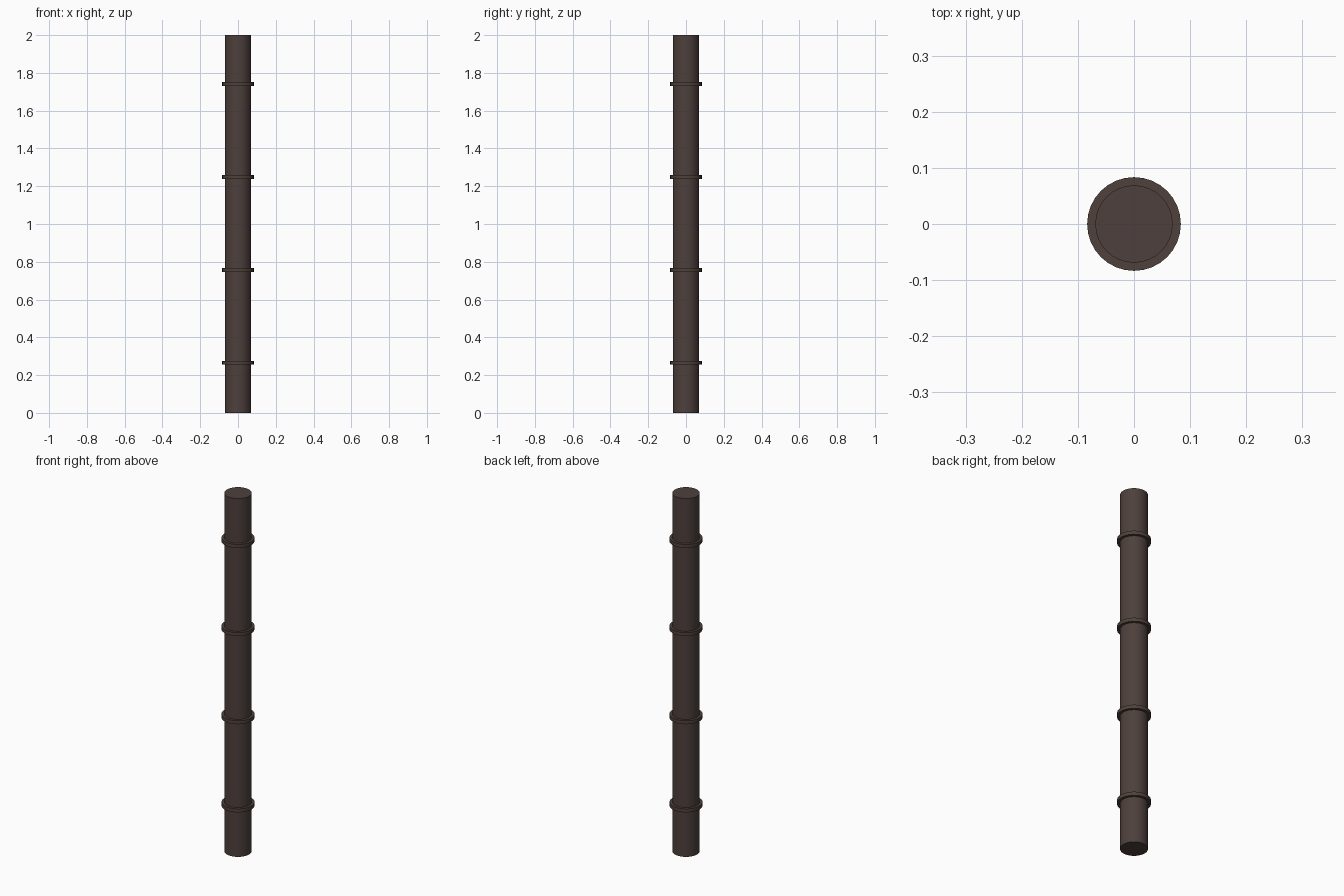
import bpy

if "Cube" in bpy.data.objects:
    bpy.data.objects.remove(bpy.data.objects["Cube"])


def material(name, rgb):
    m = bpy.data.materials.new(name)
    m.diffuse_color = (*rgb, 1.0)
    m.use_nodes = True
    m.node_tree.nodes["Principled BSDF"].inputs["Base Color"].default_value = m.diffuse_color
    return m


def cylinder(name, radius, height, z, mat):
    bpy.ops.mesh.primitive_cylinder_add(vertices=32, radius=radius, depth=height,
                                        location=(0, 0, z))
    ob = bpy.context.object
    ob.name = name
    ob.data.materials.append(mat)
    bpy.ops.object.shade_smooth_by_angle()
    return ob


pole_brown = material("dark brown", (0.075, 0.051, 0.045))
band_brown = material("dark band brown", (0.077, 0.053, 0.043))

# Main pole
cylinder("pole", 0.069, 2.0, 1.0, pole_brown)

# Evenly spaced raised bands
for i in range(4):
    cylinder(f"band_{i + 1}", 0.0835, 0.02, 0.265 + 0.492 * i, band_brown)
